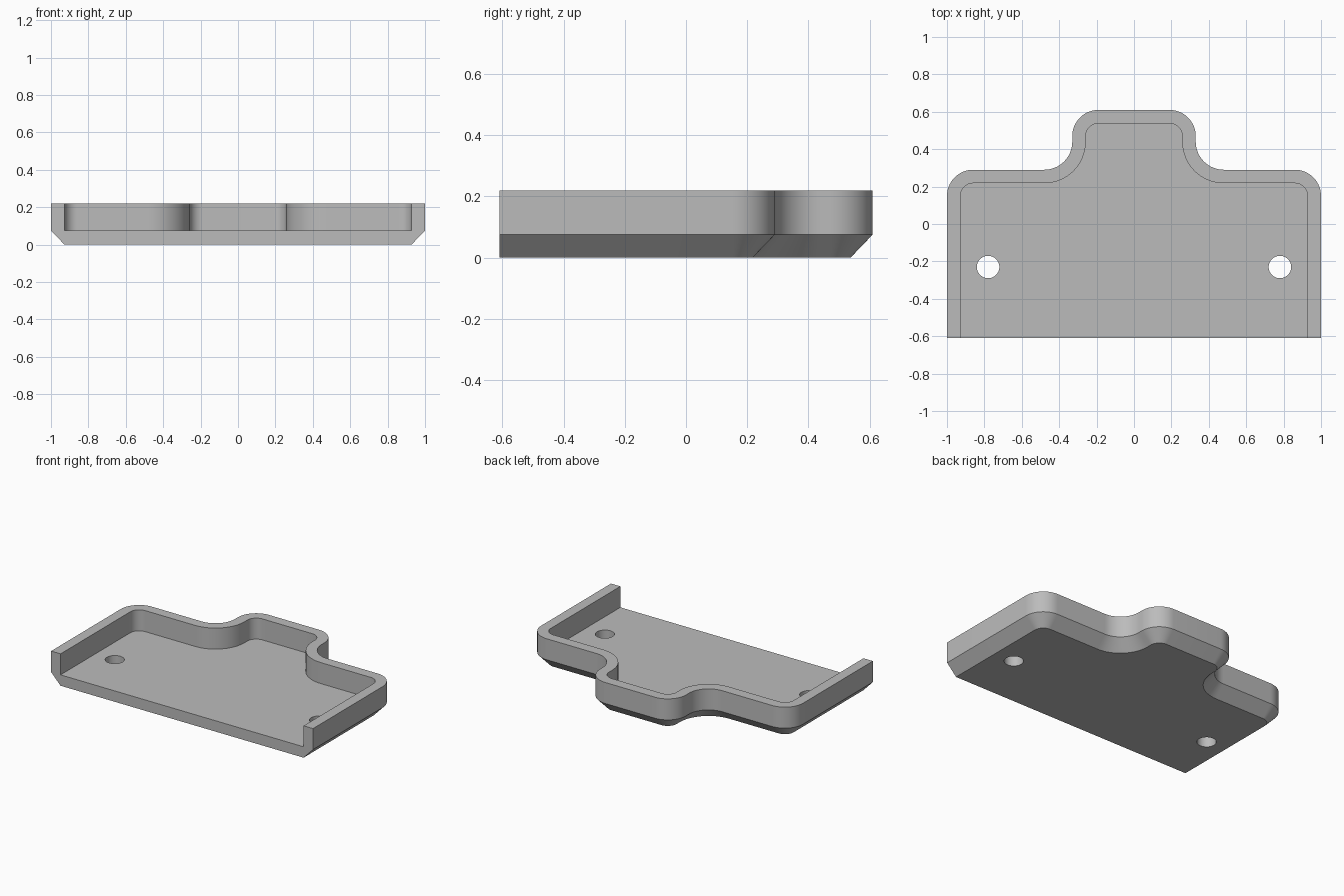
import bpy
import bmesh
from math import cos, sin, pi
from mathutils import Matrix

cube = bpy.data.objects.get("Cube")
if cube:
    bpy.data.objects.remove(cube, do_unlink=True)

FRONT, BACK, SHOULDER = -0.61, 0.61, 0.29
HALF_WIDTH, HALF_NECK = 1.0, 0.33
CORNER, FILLET, WALL = 0.14, 0.15, 0.072
FLOOR, RIM = 0.075, 0.22
STEPS = 16

grey = bpy.data.materials.new("plain grey")
grey.use_nodes = True
colour = (0.5, 0.5, 0.5, 1)
grey.diffuse_color = colour
grey.node_tree.nodes["Principled BSDF"].inputs["Base Color"].default_value = colour


def arc(cx, cy, radius, start, end):
    """Points along an arc, angles in quarter turns."""
    angles = [(start + (end - start) * i / STEPS) * pi / 2 for i in range(STEPS + 1)]
    return [(cx + radius * cos(a), cy + radius * sin(a)) for a in angles]


def outline(inset):
    """Open path from the front right end round the back to the other end."""
    half = [(HALF_WIDTH - inset, FRONT)]
    half += arc(HALF_WIDTH - CORNER, SHOULDER - CORNER, CORNER - inset, 0, 1)
    half += arc(HALF_NECK + FILLET, SHOULDER + FILLET, FILLET + inset, 3, 2)
    half += arc(HALF_NECK - CORNER, BACK - CORNER, CORNER - inset, 0, 1)
    return half + [(-x, y) for x, y in reversed(half)]


# Tray: chamfered base, outer wall, rim, inner wall and floor, open at the front
bm = bmesh.new()
sections = [(WALL, 0), (0, FLOOR), (0, RIM), (WALL, RIM), (WALL, FLOOR)]
loops = [[bm.verts.new((x, y, z)) for x, y in outline(inset)] for inset, z in sections]
for low, high in zip(loops, loops[1:]):
    for i in range(len(low) - 1):
        bm.faces.new((low[i], low[i + 1], high[i + 1], high[i]))
bm.faces.new(loops[0])
bm.faces.new(loops[-1])
bm.faces.new([loop[0] for loop in loops] + [loop[-1] for loop in reversed(loops)])
bmesh.ops.recalc_face_normals(bm, faces=bm.faces)
mesh = bpy.data.meshes.new("tray")
bm.to_mesh(mesh)
bm.free()
mesh.materials.append(grey)
tray = bpy.data.objects.new("tray", mesh)
bpy.context.collection.objects.link(tray)

# Two screw holes through the floor
bm = bmesh.new()
for side in (-1, 1):
    bmesh.ops.create_cone(bm, cap_ends=True, segments=48, radius1=0.06, radius2=0.06,
                          depth=0.3, matrix=Matrix.Translation((side * 0.78, -0.23, 0.03)))
cutter_mesh = bpy.data.meshes.new("hole_cutter")
bm.to_mesh(cutter_mesh)
bm.free()
cutter_mesh.materials.append(grey)
cutter = bpy.data.objects.new("hole_cutter", cutter_mesh)
cutter.hide_render = True
bpy.context.collection.objects.link(cutter)

bpy.ops.object.select_all(action="DESELECT")
tray.select_set(True)
bpy.context.view_layer.objects.active = tray
holes = tray.modifiers.new("screw_holes", "BOOLEAN")
holes.operation = "DIFFERENCE"
holes.solver = "EXACT"
holes.object = cutter
bpy.ops.object.modifier_apply(modifier=holes.name)
bpy.data.objects.remove(cutter, do_unlink=True)
bpy.ops.object.shade_smooth_by_angle(angle=pi / 6)
